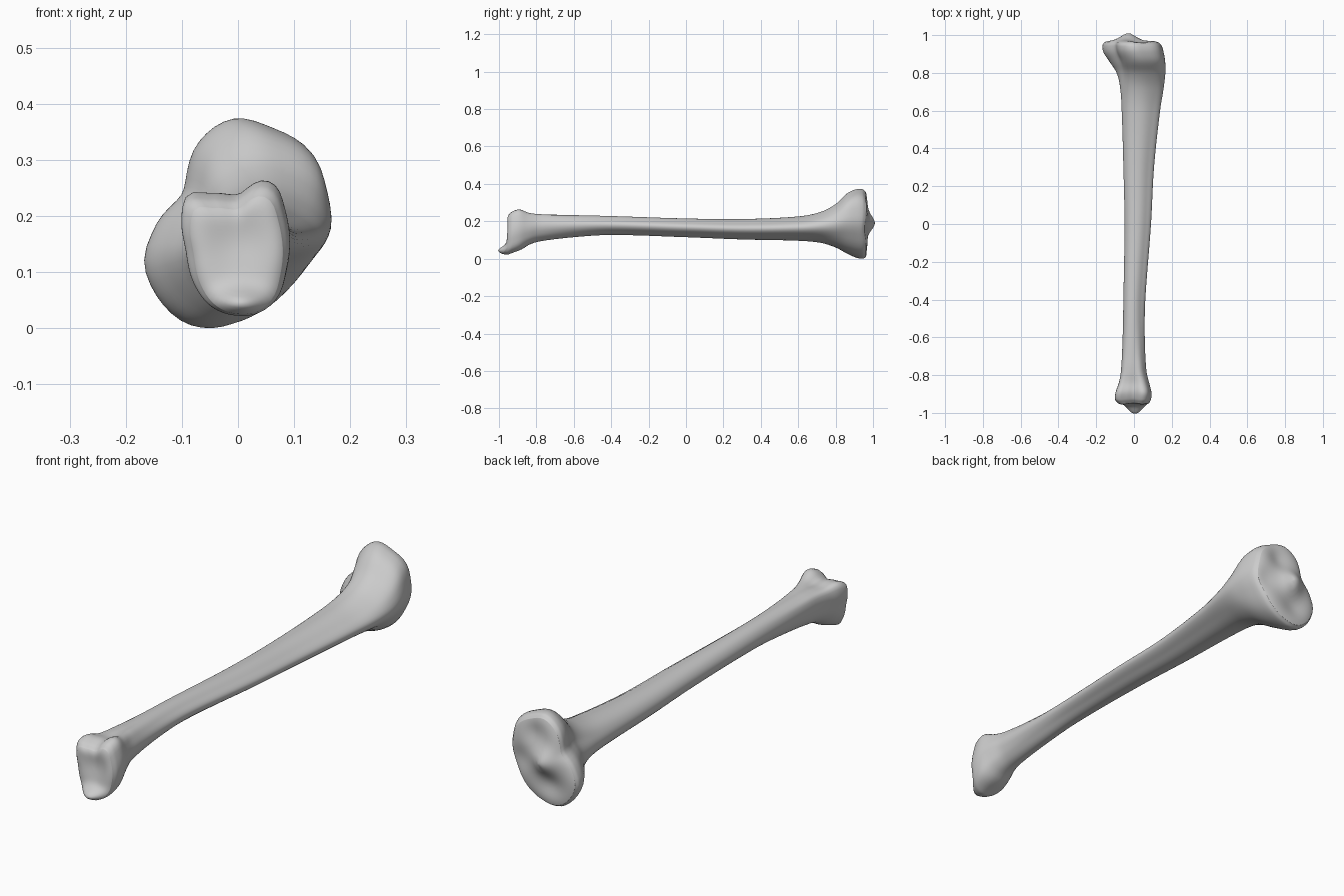
import bpy, bmesh, math
from math import exp, pi

if "Cube" in bpy.data.objects:
    bpy.data.objects.remove(bpy.data.objects["Cube"], do_unlink=True)

SIDES, RINGS, CAP_RINGS = 56, 110, 14


def spline(xs, ys, x):
    """Smooth curve through points, with slopes from the neighbours."""
    n = len(xs)
    i = max(j for j in range(n - 1) if xs[j] <= x or j == 0)

    def slope(j):
        a, b = max(j - 1, 0), min(j + 1, n - 1)
        return (ys[b] - ys[a]) / (xs[b] - xs[a])
    h = xs[i + 1] - xs[i]
    t = (x - xs[i]) / h
    return ((1 + 2 * t) * (1 - t) ** 2 * ys[i] + t * (1 - t) ** 2 * h * slope(i)
            + t * t * (3 - 2 * t) * ys[i + 1] + t * t * (t - 1) * h * slope(i + 1))


def radii(points):
    """Turn an outline into evenly spaced radii inside a unit box."""
    us, vs = zip(*points)
    cu, cv = (max(us) + min(us)) / 2, (max(vs) + min(vs)) / 2
    hu, hv = (max(us) - min(us)) / 2, (max(vs) - min(vs)) / 2
    polar = sorted((math.atan2((v - cv) / hv, (u - cu) / hu),
                    math.hypot((u - cu) / hu, (v - cv) / hv)) for u, v in points)
    polar = ([(a - 2 * pi, r) for a, r in polar[-3:]] + polar
             + [(a + 2 * pi, r) for a, r in polar[:3]])
    angles, lengths = zip(*polar)
    return [spline(angles, lengths, -pi + 2 * pi * k / SIDES) for k in range(SIDES)]


# Cross-section outlines (x, z): ridged shaft, wide two-lobed head, narrow foot
shaft = radii([(1, .1), (.6, .62), (0, .97), (-.6, .85), (-.95, .4),
               (-1, -.2), (-.7, -.75), (-.1, -1), (.55, -.62)])
head = radii([(-.01, .37), (.06, .355), (.13, .31), (.15, .25), (.155, .19),
              (.12, .11), (.06, .04), (0, .01), (-.05, 0), (-.1, .012),
              (-.155, .07), (-.17, .12), (-.15, .18), (-.1, .24), (-.07, .33)])
foot = radii([(-.1, .2), (-.09, .235), (-.05, .237), (0, .235), (.045, .262),
              (.07, .25), (.085, .21), (.093, .17), (.09, .1), (.075, .05),
              (.04, .02), (0, .015), (-.05, .035), (-.08, .08), (-.093, .14)])

# Stations: y, x min, x max, z min, z max, head share, foot share
stations = [
    (-.95, -.085, .08, .025, .235, 0, 1),
    (-.93, -.1, .09, .022, .252, 0, 1),
    (-.89, -.097, .092, .04, .263, 0, 1),
    (-.84, -.08, .08, .074, .245, 0, .8),
    (-.78, -.069, .066, .093, .238, 0, .5),
    (-.6, -.06, .057, .115, .233, 0, .15),
    (-.4, -.056, .06, .127, .228, 0, 0),
    (0, -.05, .09, .115, .215, 0, 0),
    (.3, -.056, .106, .103, .212, 0, 0),
    (.6, -.065, .138, .096, .226, .1, 0),
    (.72, -.073, .157, .085, .25, .3, 0),
    (.8, -.092, .166, .06, .292, .6, 0),
    (.86, -.13, .165, .028, .348, .9, 0),
    (.91, -.162, .157, .006, .371, 1, 0),
    (.945, -.167, .147, 0, .371, 1, 0),
    (.962, -.158, .135, .008, .358, 1, 0)]
columns = list(zip(*stations))


def section(y):
    x0, x1, z0, z1, wh, wf = (spline(columns[0], c, y) for c in columns[1:])
    pts = []
    for k in range(SIDES):
        a = -pi + 2 * pi * k / SIDES
        r = head[k] * wh + foot[k] * wf + shaft[k] * (1 - wh - wf)
        pts.append((r * math.cos(a), r * math.sin(a)))
    us, vs = zip(*pts)
    fit = lambda t, ts, lo, hi: lo + (hi - lo) * (t - min(ts)) / (max(ts) - min(ts))
    return [(fit(u, us, x0, x1), fit(v, vs, z0, z1)) for u, v in pts]


def bump(x, z, cx, cz, sx, sz):
    return exp(-((x - cx) / sx) ** 2 - ((z - cz) / sz) ** 2)


def relief(x, y, z):
    """Joint surfaces: cupped head with a central peak, hollow foot with a spur."""
    t = min(max((abs(y) - .86) / .085, 0), 1)
    t = t * t * (3 - 2 * t)
    if y > 0:
        d = (.036 * bump(x, z, -.03, .19, .05, .05) - .014 * bump(x, z, .03, .29, .05, .05)
             - .014 * bump(x, z, -.05, .09, .06, .05) - .012 * bump(x, z, .1, .17, .05, .05))
    else:
        d = .014 * bump(x, z, 0, .16, .06, .06) - .047 * bump(x, z, .005, .042, .05, .026)
    return y + d * t


# Rings along the bone, closer together toward the ends
rings = []
for i in range(RINGS):
    y = .006 - .956 * math.cos(pi * i / (RINGS - 1))
    rings.append([(x, y, z) for x, z in section(y)])


def cap(ring, direction):
    """Concentric rings that close an end with a rounded rim."""
    cx, cz = (sum(p[k] for p in ring) / SIDES for k in (0, 2))
    result = []
    for j in range(1, CAP_RINGS):
        s = math.cos(pi / 2 * j / CAP_RINGS)
        s = s if j < 4 else s * (1 - .02 * j / CAP_RINGS)
        result.append([(cx + (x - cx) * s, y + direction * .012 * (1 - s ** 6),
                        cz + (z - cz) * s) for x, y, z in ring])
    return result


rings = cap(rings[0], -1)[::-1] + rings + cap(rings[-1], 1)

# Skin the rings
bm = bmesh.new()
loops = [[bm.verts.new((x, relief(x, y, z), z)) for x, y, z in ring] for ring in rings]
for a, b in zip(loops, loops[1:]):
    for k in range(SIDES):
        n = (k + 1) % SIDES
        bm.faces.new((a[k], a[n], b[n], b[k]))
for loop in (loops[0], loops[-1]):
    centre = bm.verts.new(sum((v.co for v in loop), loop[0].co * 0) / SIDES)
    for k in range(SIDES):
        bm.faces.new((loop[k], loop[(k + 1) % SIDES], centre))
bmesh.ops.recalc_face_normals(bm, faces=bm.faces)

mesh = bpy.data.meshes.new("leg_bone")
bm.to_mesh(mesh)
bm.free()
bone = bpy.data.objects.new("leg_bone", mesh)
bpy.context.collection.objects.link(bone)

# Plain grey bone colour
grey = bpy.data.materials.new("bone_grey")
grey.use_nodes = True
colour = (.6, .6, .6, 1)
grey.diffuse_color = colour
grey.node_tree.nodes["Principled BSDF"].inputs["Base Color"].default_value = colour
mesh.materials.append(grey)

bpy.context.view_layer.objects.active = bone
bone.select_set(True)
bpy.ops.object.shade_smooth_by_angle(angle=math.radians(50))
